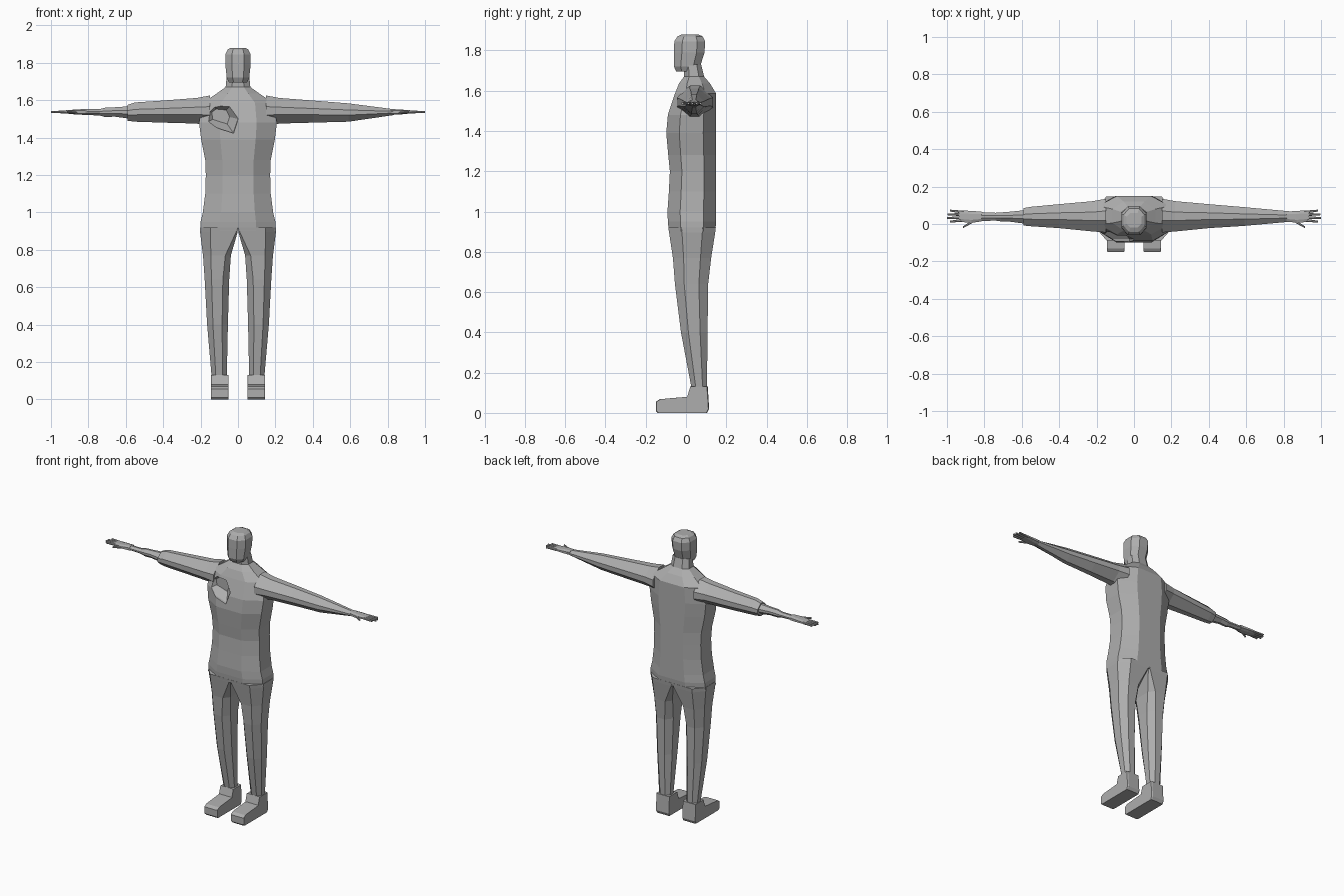
import bpy, bmesh
from mathutils import Vector

cube = bpy.data.objects.get("Cube")
if cube:
    bpy.data.objects.remove(cube, do_unlink=True)

grey = bpy.data.materials.new("plain grey")
grey.use_nodes = True
grey.diffuse_color = (0.42, 0.42, 0.42, 1)
grey.node_tree.nodes["Principled BSDF"].inputs["Base Color"].default_value = (0.42, 0.42, 0.42, 1)


def finish(name, bm):
    bmesh.ops.remove_doubles(bm, verts=bm.verts, dist=0.0005)
    bmesh.ops.recalc_face_normals(bm, faces=bm.faces)
    mesh = bpy.data.meshes.new(name)
    bm.to_mesh(mesh)
    bm.free()
    mesh.materials.append(grey)
    obj = bpy.data.objects.new(name, mesh)
    bpy.context.collection.objects.link(obj)
    return obj


def loft(name, rings):
    """Skin closed rings of points and cap both ends."""
    bm = bmesh.new()
    loops = [[bm.verts.new(p) for p in ring] for ring in rings]
    n = len(loops[0])
    for a, b in zip(loops, loops[1:]):
        for i in range(n):
            j = (i + 1) % n
            bm.faces.new((a[i], a[j], b[j], b[i]))
    bm.faces.new(loops[0])
    bm.faces.new(loops[-1])
    return finish(name, bm)


def octagon(u0, u1, v0, v1, f0, f1):
    """Rectangle with corners cut by fraction f0 on the u0 side, f1 on the u1 side."""
    w, h = u1 - u0, v1 - v0
    return [(u0, v0 + f0 * h), (u0 + f0 * w, v0), (u1 - f1 * w, v0), (u1, v0 + f1 * h),
            (u1, v1 - f1 * h), (u1 - f1 * w, v1), (u0 + f0 * w, v1), (u0, v1 - f0 * h)]


def upright(name, rows, cut=0.26):
    """Rows of height, half width, front, back."""
    return loft(name, [[(x, y, z) for x, y in octagon(-w, w, a, b, cut, cut)]
                       for z, w, a, b in rows])


def sideways(name, rows, side, cut=0.36):
    """Rows of x, front, back, bottom, top, running out along one arm."""
    return loft(name, [[(side * x, y, z) for y, z in octagon(a, b, c, d, cut, cut)]
                       for x, a, b, c, d in rows])


# Torso and neck
torso = upright("torso", [
    (0.90, 0.203, -0.085, 0.145), (0.95, 0.20, -0.09, 0.15), (1.0, 0.188, -0.092, 0.15),
    (1.1, 0.175, -0.085, 0.15), (1.2, 0.172, -0.08, 0.15), (1.28, 0.175, -0.088, 0.15),
    (1.39, 0.197, -0.098, 0.15), (1.48, 0.208, -0.09, 0.15), (1.585, 0.19, -0.055, 0.15),
    (1.635, 0.115, -0.035, 0.12), (1.67, 0.066, -0.01, 0.09), (1.73, 0.06, -0.01, 0.075)])

# Ragged hollow in the right of the chest
outline = [(-0.19, 1.55), (-0.145, 1.585), (-0.035, 1.575), (0.0, 1.5), (-0.025, 1.425), (-0.18, 1.475)]
centre = Vector((-0.09, 1.52))


def hole_ring(y, scale):
    pts = [centre + (Vector(p) - centre) * scale for p in outline]
    return [(p.x, y, p.y) for p in pts]


cutter = loft("hollow_cutter", [hole_ring(-0.15, 1.1), hole_ring(-0.08, 1.0), hole_ring(-0.03, 0.5)])
cutter.hide_render = True
cut = torso.modifiers.new("hollow", "BOOLEAN")
cut.operation = "DIFFERENCE"
cut.solver = "EXACT"
cut.object = cutter
bpy.context.view_layer.objects.active = torso
bpy.ops.object.modifier_apply(modifier=cut.name)
bpy.data.objects.remove(cutter, do_unlink=True)

# Head
upright("head", [
    (1.695, 0.048, -0.048, 0.055), (1.72, 0.060, -0.06, 0.07), (1.79, 0.068, -0.06, 0.092),
    (1.845, 0.068, -0.058, 0.095), (1.87, 0.056, -0.042, 0.082), (1.88, 0.04, -0.02, 0.06)])

# Legs and shoes
leg_rows = [(0.92, 0.0, 0.204, -0.088, 0.148, 0.0), (0.895, 0.002, 0.203, -0.084, 0.145, 0.04),
            (0.77, 0.038, 0.187, -0.065, 0.125, 0.2), (0.64, 0.047, 0.178, -0.055, 0.11, 0.26),
            (0.4, 0.054, 0.165, -0.025, 0.107, 0.28), (0.11, 0.06, 0.14, 0.03, 0.104, 0.28)]
shoe_profile = [(-0.15, 0.01), (-0.14, 0.0), (0.105, 0.0), (0.115, 0.02), (0.108, 0.13),
                (0.025, 0.13), (0.01, 0.08), (-0.13, 0.068), (-0.15, 0.055)]
for side, label in ((1, "left"), (-1, "right")):
    loft(label + "_leg", [[(side * x, y, z) for x, y in octagon(u0, u1, a, b, f, 0.28)]
                          for z, u0, u1, a, b, f in leg_rows])
    loft(label + "_shoe", [[(side * x, y + (0.004 if y < 0 else -0.004) * inset, z) for y, z in shoe_profile]
                           for x, inset in ((0.05, 1), (0.057, 0), (0.138, 0), (0.145, 1))])

# Arms: full sleeve on the left, torn sleeve and thin forearm on the right
upper_arm = [(0.15, -0.045, 0.135, 1.46, 1.625), (0.22, -0.04, 0.122, 1.475, 1.612),
             (0.4, -0.022, 0.106, 1.48, 1.598)]
sideways("left_arm", upper_arm + [(0.59, -0.01, 0.09, 1.485, 1.583), (0.83, 0.012, 0.068, 1.52, 1.552)], 1)
sideways("right_sleeve", upper_arm + [(0.55, -0.012, 0.092, 1.485, 1.588), (0.59, -0.008, 0.085, 1.49, 1.575)], -1)
sideways("right_forearm", [(0.57, 0.0, 0.075, 1.5, 1.568), (0.66, 0.012, 0.066, 1.512, 1.562),
                           (0.71, 0.014, 0.062, 1.51, 1.56), (0.74, 0.018, 0.06, 1.518, 1.552),
                           (0.83, 0.016, 0.064, 1.522, 1.552)], -1)

# Hands: base x, base y, tip x, tip y for the thumb and fingers
digits = {"thumb": (0.86, 0.016, 0.915, -0.018), "index_finger": (0.92, 0.02, 0.985, 0.012),
          "middle_finger": (0.92, 0.034, 1.0, 0.032), "ring_finger": (0.92, 0.05, 0.998, 0.052),
          "little_finger": (0.91, 0.063, 0.985, 0.072)}
for side, label in ((1, "left"), (-1, "right")):
    sideways(label + "_palm", [(0.815, 0.014, 0.066, 1.521, 1.553), (0.87, 0.006, 0.07, 1.524, 1.55),
                               (0.935, 0.012, 0.073, 1.53, 1.545)], side, 0.25)
    for name, (bx, by, tx, ty) in digits.items():
        sideways(label + "_" + name, [(bx, by - 0.008, by + 0.008, 1.529, 1.545),
                                      (tx, ty - 0.005, ty + 0.005, 1.532, 1.542)], side, 0.25)
